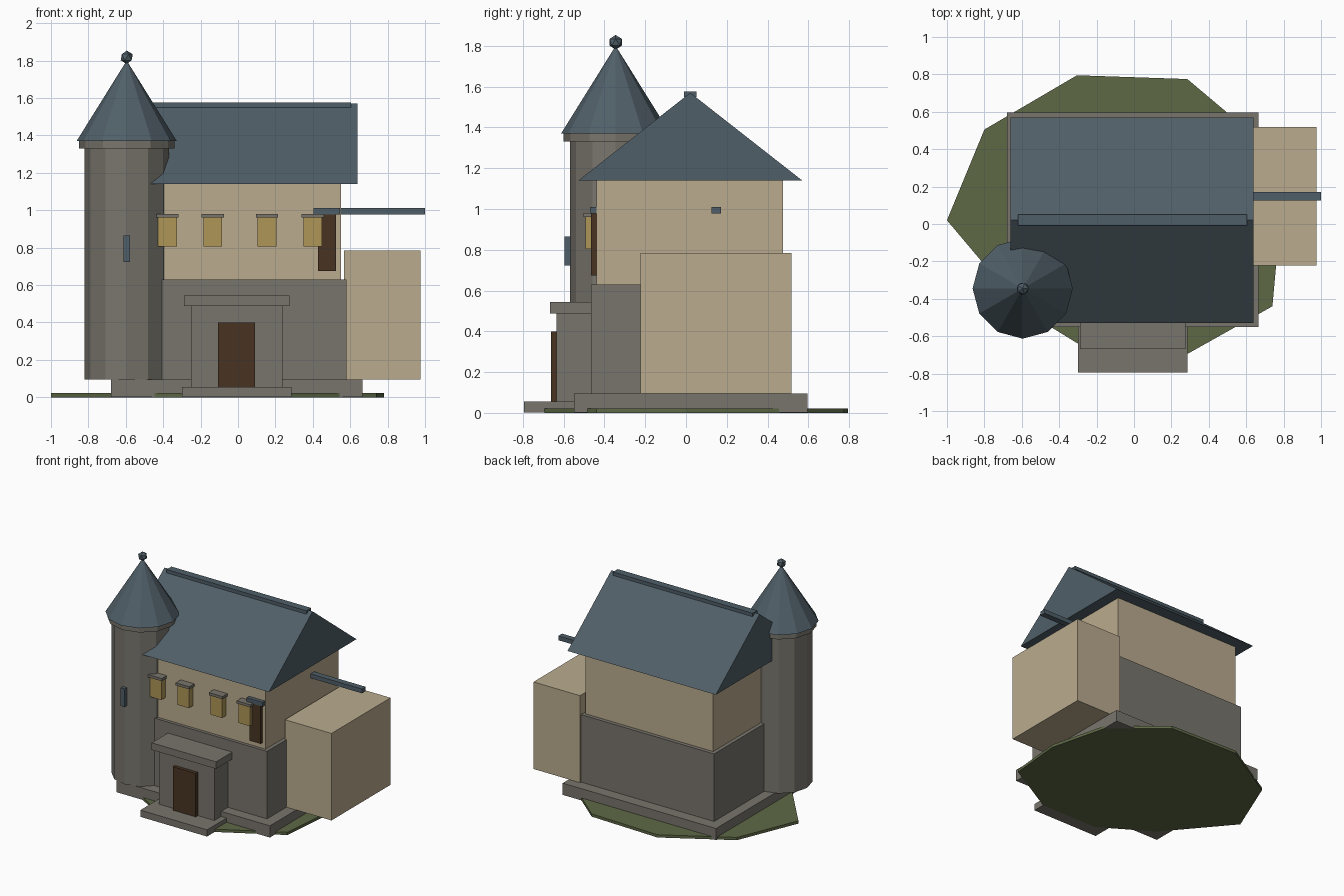
import bpy
import bmesh
from math import cos, sin, pi

cube = bpy.data.objects.get("Cube")
if cube:
    bpy.data.objects.remove(cube, do_unlink=True)


def linear(c):
    c /= 255
    return c / 12.92 if c <= 0.04045 else ((c + 0.055) / 1.055) ** 2.4


def material(name, *rgb):
    mat = bpy.data.materials.new(name)
    colour = [linear(c) for c in rgb] + [1]
    mat.diffuse_color = colour
    mat.use_nodes = True
    for node in mat.node_tree.nodes:
        if node.type == 'BSDF_PRINCIPLED':
            node.inputs["Base Color"].default_value = colour
            node.inputs["Roughness"].default_value = 0.9
    return mat


STONE = material("grey stone", 121, 117, 109)
PLASTER = material("tan plaster", 186, 171, 142)
SLATE = material("blue slate", 80, 95, 104)
GLASS = material("golden glass", 174, 150, 87)
WOOD = material("dark wood", 72, 52, 34)
GRASS = material("dull grass", 94, 104, 70)


def finish(name, bm, mat):
    bmesh.ops.recalc_face_normals(bm, faces=bm.faces)
    mesh = bpy.data.meshes.new(name)
    bm.to_mesh(mesh)
    bm.free()
    mesh.materials.append(mat)
    obj = bpy.data.objects.new(name, mesh)
    bpy.context.collection.objects.link(obj)
    return obj


def prism(name, mat, profile, offset):
    """Extrude a closed outline of 3D points along an offset."""
    bm = bmesh.new()
    face = bm.faces.new([bm.verts.new(p) for p in profile])
    moved = bmesh.ops.extrude_face_region(bm, geom=[face], use_keep_orig=True)
    verts = [g for g in moved["geom"] if isinstance(g, bmesh.types.BMVert)]
    bmesh.ops.translate(bm, verts=verts, vec=offset)
    return finish(name, bm, mat)


def box(name, mat, x, y, z):
    outline = [(x[0], y[0], z[0]), (x[1], y[0], z[0]), (x[1], y[1], z[0]), (x[0], y[1], z[0])]
    return prism(name, mat, outline, (0, 0, z[1] - z[0]))


TOWER = (-0.595, -0.345)


def tower_ring(name, mat, r_low, r_high, z_low, z_high, sides=12):
    """Twelve-sided drum or cone on the tower axis."""
    bm = bmesh.new()
    bmesh.ops.create_cone(bm, cap_ends=True, segments=sides, radius1=r_low,
                          radius2=r_high, depth=z_high - z_low)
    bmesh.ops.translate(bm, verts=bm.verts, vec=(*TOWER, (z_low + z_high) / 2))
    return finish(name, bm, mat)


# Ground and base
lawn = [(-1, 0.02), (-0.6, -0.455), (-0.21, -0.695), (0.285, -0.695), (0.74, -0.44),
        (0.78, 0.0), (0.665, 0.455), (0.285, 0.775), (-0.305, 0.795), (-0.8, 0.505)]
prism("ground", GRASS, [(x, y, 0) for x, y in lawn], (0, 0, 0.022))
box("plinth", STONE, (-0.68, 0.665), (-0.55, 0.595), (0.002, 0.095))

# Main house
box("lower_floor", STONE, (-0.6, 0.58), (-0.465, 0.505), (0.09, 0.63))
box("upper_floor", PLASTER, (-0.57, 0.55), (-0.44, 0.475), (0.62, 1.15))
prism("main_roof", SLATE, [(-0.66, -0.528, 1.14), (-0.66, 0.57, 1.14), (-0.66, 0.021, 1.57)],
      (1.3, 0, 0))
box("ridge_cap", SLATE, (-0.62, 0.605), (-0.009, 0.051), (1.55, 1.577))

# Side annex and projecting beam
box("annex", PLASTER, (0.567, 0.975), (-0.222, 0.518), (0.095, 0.785))
box("side_beam", SLATE, (0.54, 1.0), (0.125, 0.172), (0.977, 1.011))

# Porch
box("porch", STONE, (-0.25, 0.237), (-0.635, -0.46), (0.05, 0.487))
box("porch_cap", STONE, (-0.29, 0.275), (-0.668, -0.46), (0.487, 0.543))
box("front_step", STONE, (-0.3, 0.285), (-0.795, -0.54), (0.002, 0.055))
box("front_door", WOOD, (-0.108, 0.092), (-0.662, -0.63), (0.055, 0.4))

# Upper windows with lintels
for i, x in enumerate((-0.377, -0.135, 0.155, 0.4)):
    box(f"window_{i + 1}", GLASS, (x - 0.05, x + 0.05), (-0.493, -0.435), (0.805, 0.96))
    box(f"window_lintel_{i + 1}", STONE, (x - 0.06, x + 0.06), (-0.502, -0.435), (0.96, 0.981))

# Upper hatch
box("upper_hatch", WOOD, (0.428, 0.525), (-0.466, -0.435), (0.675, 0.978))
box("hatch_lintel", SLATE, (0.405, 0.545), (-0.47, -0.435), (0.977, 1.011))

# Round tower
tower_ring("tower", STONE, 0.225, 0.225, 0.095, 1.335)
tower_ring("tower_collar", STONE, 0.255, 0.255, 1.33, 1.372)
tower_ring("tower_roof", SLATE, 0.268, 0.0, 1.37, 1.8)
box("tower_slit", SLATE, (-0.612, -0.578), (-0.596, -0.55), (0.722, 0.865))

bm = bmesh.new()
bmesh.ops.create_icosphere(bm, subdivisions=1, radius=0.036)
bmesh.ops.translate(bm, verts=bm.verts, vec=(*TOWER, 1.818))
finish("finial", bm, SLATE)
